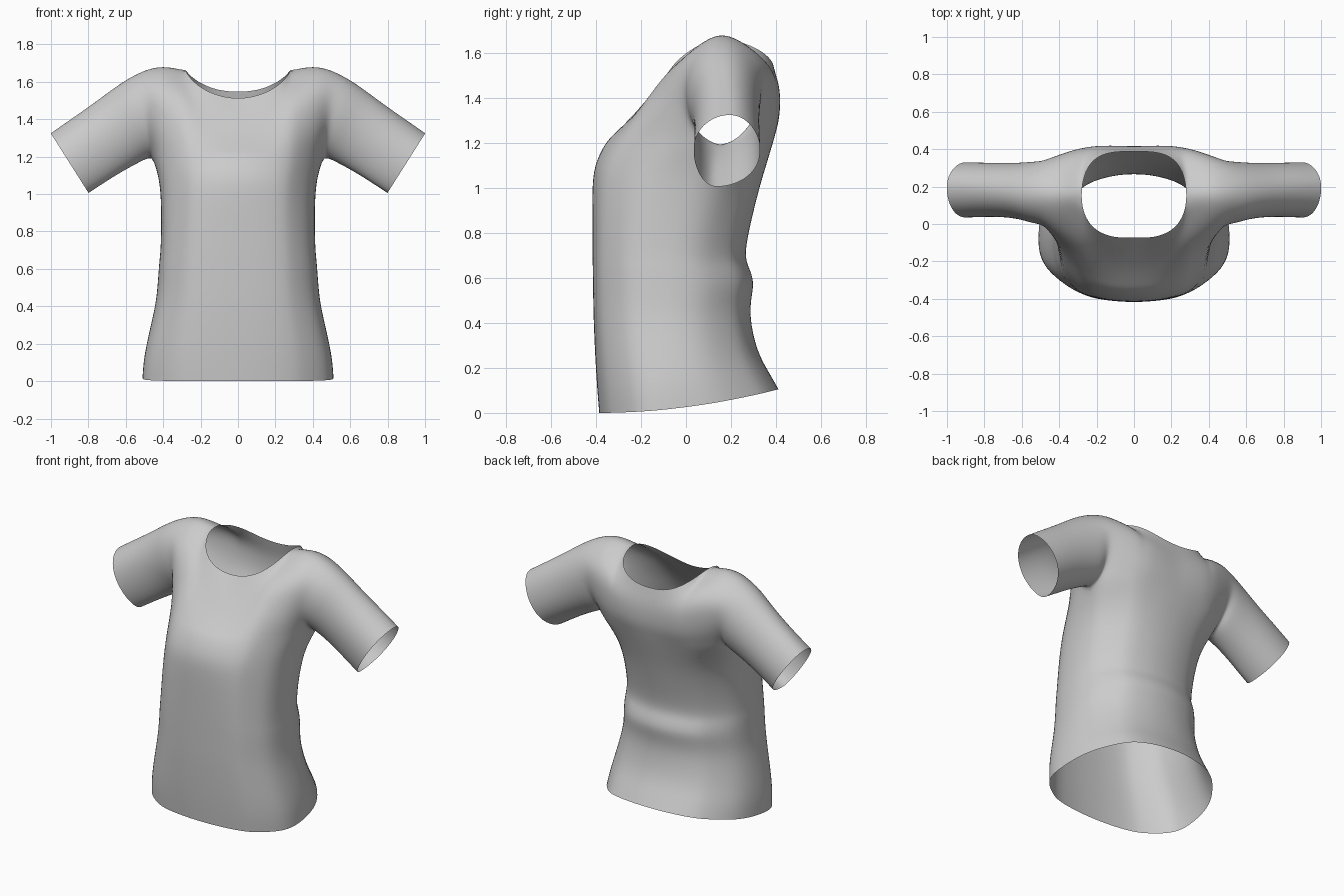
import bpy, bmesh, math
from mathutils import Vector

if "Cube" in bpy.data.objects:
    bpy.data.objects.remove(bpy.data.objects["Cube"])

K = 9  # steps from armpit to shoulder on each half

# Torso rings: z, half width, front y, back y, side y
RINGS = [
    (0.00, .514, -.387, .413, -.09), (0.10, .508, -.395, .37, -.09),
    (0.22, .485, -.403, .315, -.09), (0.40, .443, -.411, .283, -.09),
    (0.50, .433, -.413, .294, -.08), (0.57, .428, -.414, .305, -.08),
    (0.64, .423, -.415, .282, -.08), (0.70, .416, -.416, .259, -.08),
    (0.85, .412, -.417, .290, -.06), (1.00, .415, -.418, .327, -.01),
    (1.10, .428, -.410, .357, .07), (1.20, .460, -.362, .387, .165)]
U = [1, .98, .9, .68, .57, .45, .22, 0]

# Sleeve rings, cuff to armpit: bottom (x, z), top (x, z), front y, back y
SLEEVE = [((.797, 1.003), (1.003, 1.328), .032, .333),
          ((.71, 1.06), (.90, 1.40), .036, .331),
          ((.62, 1.117), (.79, 1.476), .036, .328),
          ((.53, 1.165), (.685, 1.555), .025, .330),
          ((.46, 1.20), (.60, 1.615), -.002, .337)]

# Chest and back columns, armpit to centre: two inner points and the top edge
FRONT = [((.475, -.01, 1.38), (.50, .025, 1.57), (.50, .165, 1.668)),
         ((.42, -.09, 1.38), (.42, -.02, 1.57), (.40, .16, 1.693)),
         ((.315, -.17, 1.38), (.30, -.07, 1.53), (.288, .15, 1.677)),
         ((.262, -.20, 1.36), (.252, -.10, 1.49), (.265, .035, 1.628)),
         ((.21, -.225, 1.33), (.20, -.135, 1.44), (.203, -.04, 1.568)),
         ((.10, -.245, 1.31), (.10, -.16, 1.41), (.105, -.075, 1.523)),
         ((0, -.25, 1.31), (0, -.165, 1.405), (0, -.072, 1.508))]
BACK = [((.475, .325, 1.38), (.50, .32, 1.56), (.50, .165, 1.668)),
        ((.42, .355, 1.38), (.415, .345, 1.57), (.40, .16, 1.693)),
        ((.315, .395, 1.36), (.30, .375, 1.55), (.288, .15, 1.677)),
        ((.26, .405, 1.34), (.26, .395, 1.50), (.262, .295, 1.635)),
        ((.21, .412, 1.32), (.21, .414, 1.46), (.195, .365, 1.588)),
        ((.10, .415, 1.31), (.10, .417, 1.43), (.105, .388, 1.553)),
        ((0, .412, 1.31), (0, .412, 1.43), (0, .388, 1.545))]


def ring_point(ring, u, back):
    z, w, yf, yb, cy = ring
    p = 2.4 + (-.2 if back else .4) * math.sin(math.pi * min(z / 1.2, 1))
    d = (1 - u ** p) ** (1 / p)
    y = cy + ((yb if back else yf) - cy) * d
    # hem rises towards the back
    lift = .105 * max(0, 1 - z / .7) * (max(0, y + .39) / .8) ** 2
    return Vector((u * w, y, z + lift))


def spline(pts, after):
    pts = [Vector(p) for p in pts]
    ext = [2 * pts[0] - pts[1]] + pts + [after]
    out = []
    for i in range(3):
        a, b, c, d = ext[i:i + 4]
        for s in range(K // 3):
            t = s / (K // 3)
            out.append(.5 * (2 * b + (c - a) * t + (2 * a - 5 * b + 4 * c - d) * t * t
                             + (3 * b - a - 3 * c + d) * t ** 3))
    return out + [pts[-1]]


def sleeve_half(s, back):
    (bx, bz), (tx, tz), yf, yb = s
    k = min(1, (bx - .46) / .25)
    out = []
    for j in range(K + 1):
        a = math.pi * j / K
        f = (1 - math.cos(a)) / 2
        cy = .165 + k * (-.03 + .06 * f)  # underside sits further forward
        y = cy + ((yb if back else yf) - cy) * math.sin(a)
        out.append(Vector((bx + (tx - bx) * f, y, bz + (tz - bz) * f)))
    return out


bm = bmesh.new()


def grid(rows):
    vs = [[bm.verts.new(p) for p in r] for r in rows]
    for a, b in zip(vs, vs[1:]):
        for i in range(len(a) - 1):
            bm.faces.new((a[i], a[i + 1], b[i + 1], b[i]))


for back in (False, True):
    # lower torso
    grid([[ring_point(r, u, back) for u in U] for r in RINGS])
    # sleeve, shoulder and upper torso
    cols = [sleeve_half(s, back) for s in SLEEVE]
    mine, other = (BACK, FRONT) if back else (FRONT, BACK)
    for i, c in enumerate(mine):
        if i < 2:      # shoulder runs over into the other side
            after = Vector(other[i][1])
        else:          # column stops at the neckline
            after = 2 * Vector(c[2]) - Vector(c[1])
        cols.append(spline([ring_point(RINGS[-1], U[i + 1], back), *c], after))
    grid(cols)

bmesh.ops.remove_doubles(bm, verts=bm.verts, dist=.0005)
bmesh.ops.recalc_face_normals(bm, faces=bm.faces)
# make the outside face outwards
bm.faces.ensure_lookup_table()
chest = min(bm.faces, key=lambda f: f.calc_center_median().y)
if chest.normal.y > 0:
    bmesh.ops.reverse_faces(bm, faces=bm.faces)

mesh = bpy.data.meshes.new("shirt")
bm.to_mesh(mesh)
bm.free()
shirt = bpy.data.objects.new("shirt", mesh)
bpy.context.collection.objects.link(shirt)
for p in mesh.polygons:
    p.use_smooth = True

# other half, then smoothing
mirror = shirt.modifiers.new("mirror", 'MIRROR')
mirror.use_clip = True
mirror.merge_threshold = .001
sub = shirt.modifiers.new("smooth", 'SUBSURF')
sub.levels = sub.render_levels = 2
